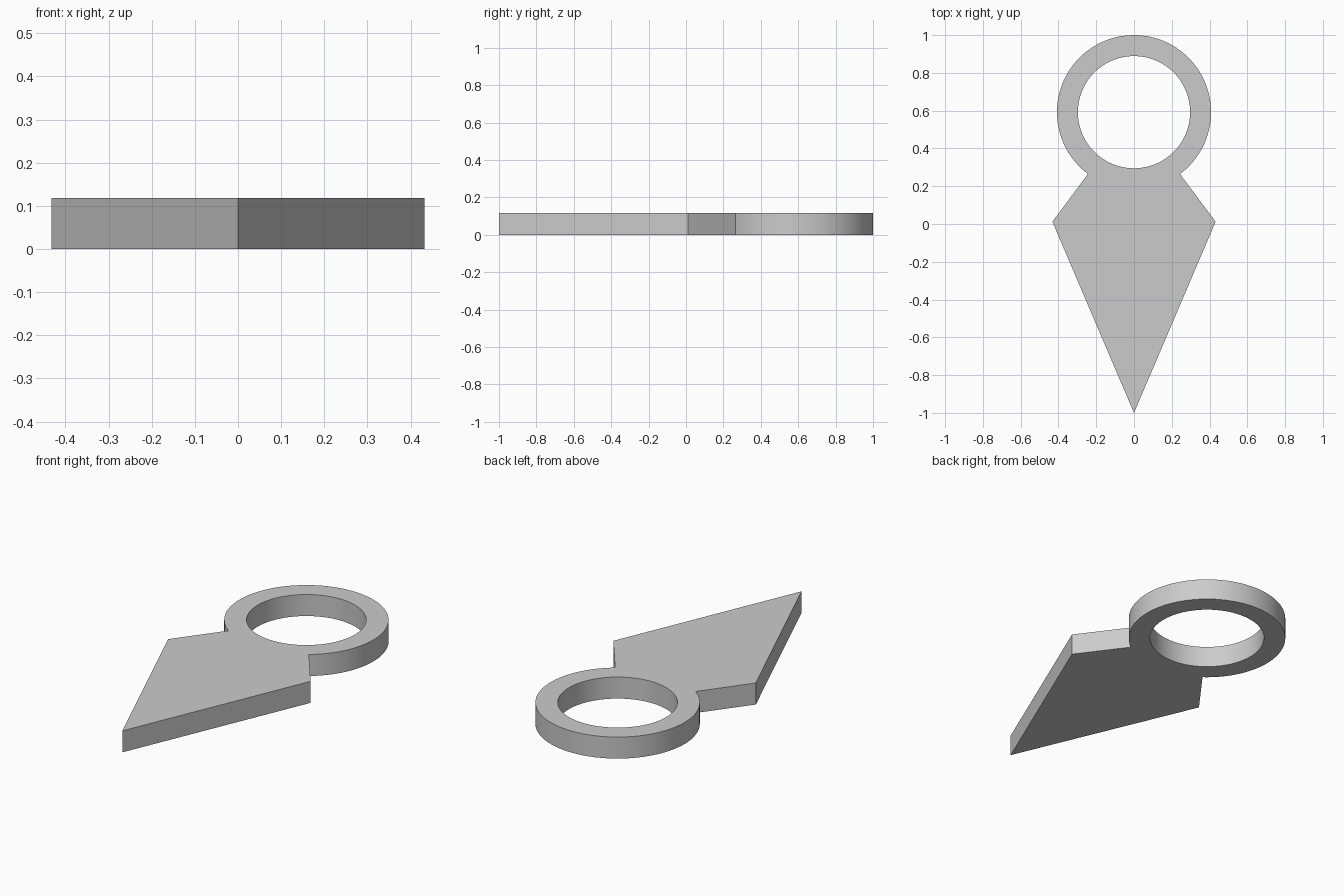
import bpy, bmesh, math

if "Cube" in bpy.data.objects:
    bpy.data.objects.remove(bpy.data.objects["Cube"], do_unlink=True)

THICKNESS = 0.118
CENTRE_Y, OUTER, INNER = 0.592, 0.408, 0.297
SHOULDER_X, SHOULDER_Y = 0.432, 0.012
NOTCH = math.radians(-53.3)          # where the blade meets the ring
RING_STEPS, LOWER_STEPS = 96, 40

grey = bpy.data.materials.new("plain_grey")
grey.use_nodes = True
colour = (0.6, 0.6, 0.6, 1)
grey.diffuse_color = colour
grey.node_tree.nodes["Principled BSDF"].inputs["Base Color"].default_value = colour

bm = bmesh.new()


def arc(radius, start, end, steps):
    angles = [start + (end - start) * i / steps for i in range(steps + 1)]
    return [bm.verts.new((radius * math.cos(a), CENTRE_Y + radius * math.sin(a), 0))
            for a in angles]


# Ring band, from the right notch round the back to the left notch
outer = arc(OUTER, NOTCH, math.pi - NOTCH, RING_STEPS)
inner = arc(INNER, NOTCH, math.pi - NOTCH, RING_STEPS)
for i in range(RING_STEPS):
    bm.faces.new((inner[i], outer[i], outer[i + 1], inner[i + 1]))

# Kite blade, closing the front of the ring hole
lower = arc(INNER, math.pi - NOTCH, math.tau + NOTCH, LOWER_STEPS)[1:-1]
blade = [bm.verts.new(p) for p in ((-SHOULDER_X, SHOULDER_Y, 0), (0, -1, 0),
                                   (SHOULDER_X, SHOULDER_Y, 0))]
bm.faces.new([outer[-1]] + blade + [outer[0], inner[0]] + lower[::-1] + [inner[-1]])
bmesh.ops.delete(bm, geom=[v for v in bm.verts if not v.link_faces], context='VERTS')

# Thicken the outline into a flat plate
bottom = bm.faces[:]
top = bmesh.ops.extrude_face_region(bm, geom=bottom, use_keep_orig=True)["geom"]
bmesh.ops.translate(bm, vec=(0, 0, THICKNESS),
                    verts=[g for g in top if isinstance(g, bmesh.types.BMVert)])
bmesh.ops.recalc_face_normals(bm, faces=bm.faces)

mesh = bpy.data.meshes.new("ring_and_blade")
bm.to_mesh(mesh)
bm.free()
mesh.materials.append(grey)
body = bpy.data.objects.new("ring_and_blade", mesh)
bpy.context.collection.objects.link(body)

# Smooth ring walls with crisp rims
bpy.ops.object.select_all(action='DESELECT')
body.select_set(True)
bpy.context.view_layer.objects.active = body
bpy.ops.object.shade_smooth_by_angle(angle=math.radians(30))
